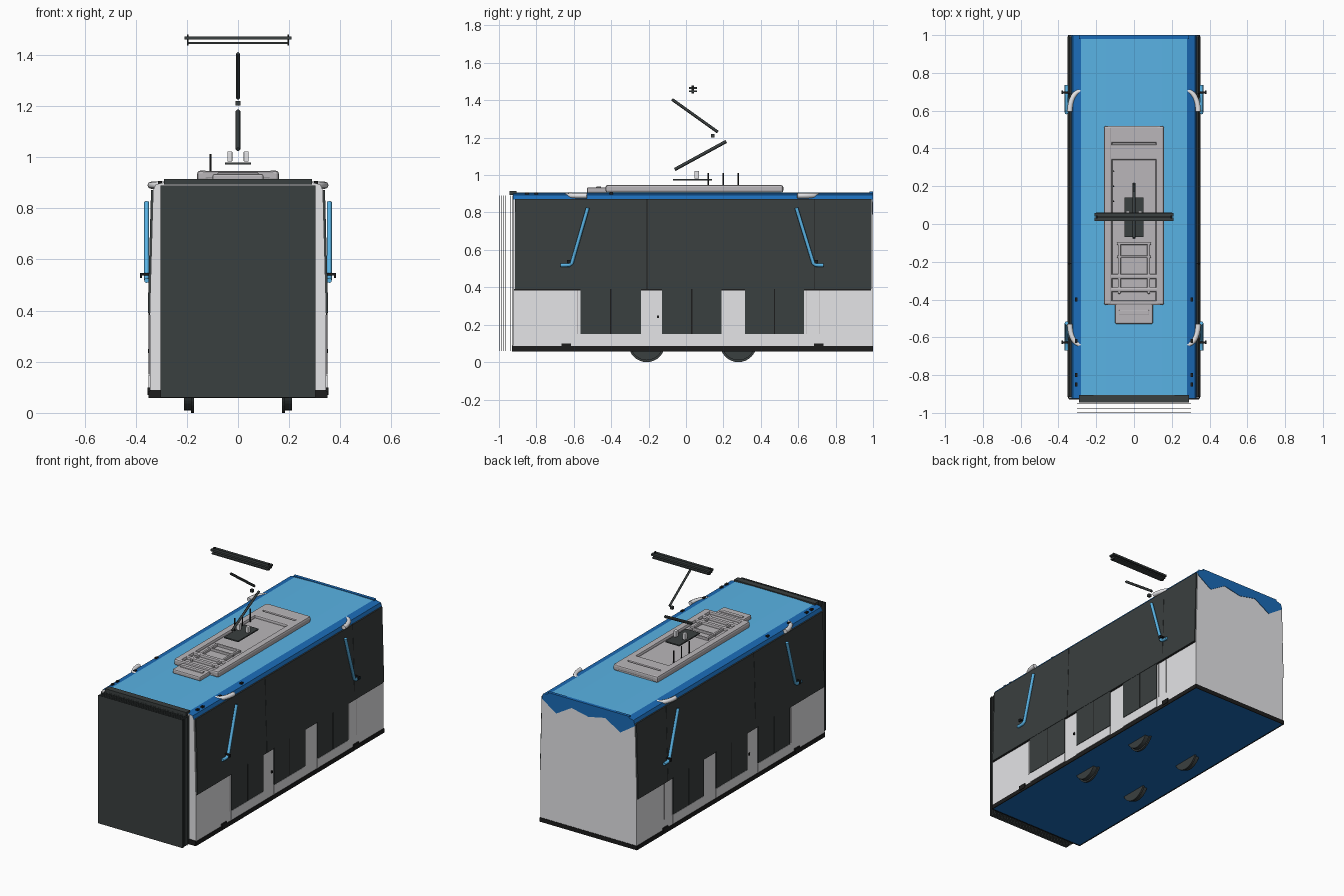
import bpy, bmesh, math

old = bpy.data.objects.get("Cube")
if old:
    bpy.data.objects.remove(old, do_unlink=True)


def material(name, r, g, b):
    m = bpy.data.materials.new(name)
    m.use_nodes = True
    m.diffuse_color = (r, g, b, 1)
    bsdf = m.node_tree.nodes["Principled BSDF"]
    bsdf.inputs["Base Color"].default_value = (r, g, b, 1)
    bsdf.inputs["Roughness"].default_value = 0.6
    return m


WHITE = material("body white", .80, .80, .82)
GLASS = material("dark glass", .042, .050, .050)
BLACK = material("trim black", .012, .012, .012)
SKY = material("roof light blue", .10, .45, .78)
BLUE = material("edge blue", .011, .15, .48)
GREY = material("equipment grey", .49, .47, .49)


def finish(name, bm, *mats):
    mesh = bpy.data.meshes.new(name)
    bmesh.ops.recalc_face_normals(bm, faces=bm.faces)
    bm.to_mesh(mesh)
    bm.free()
    for m in mats:
        mesh.materials.append(m)
    ob = bpy.data.objects.new(name, mesh)
    bpy.context.collection.objects.link(ob)
    return ob


def box(name, x, y, z, mat, bevel=0):
    """Box from (min, max) ranges."""
    bm = bmesh.new()
    bmesh.ops.create_cube(bm, size=1)
    for v in bm.verts:
        v.co = [r[0] if c < 0 else r[1] for c, r in zip(v.co, (x, y, z))]
    ob = finish(name, bm, mat)
    if bevel:
        mod = ob.modifiers.new("Bevel", 'BEVEL')
        mod.width, mod.segments = bevel, 2
    return ob


def prism(name, profile, y0, y1, *mats):
    """Extrude an (x, z) outline along y."""
    bm = bmesh.new()
    face = bm.faces.new([bm.verts.new((x, y0, z)) for x, z in profile])
    geo = bmesh.ops.extrude_face_region(bm, geom=[face])["geom"]
    for v in geo:
        if isinstance(v, bmesh.types.BMVert):
            v.co.y = y1
    return finish(name, bm, *mats)


def rod(name, points, radius, mat, resolution=2):
    cu = bpy.data.curves.new(name, 'CURVE')
    cu.dimensions = '3D'
    cu.bevel_depth, cu.bevel_resolution, cu.use_fill_caps = radius, resolution, True
    sp = cu.splines.new('POLY')
    sp.points.add(len(points) - 1)
    for p, co in zip(sp.points, points):
        p.co = (*co, 1)
    cu.materials.append(mat)
    ob = bpy.data.objects.new(name, cu)
    bpy.context.collection.objects.link(ob)
    return ob


def side(s, a, b):
    return tuple(sorted((s * a, s * b)))


# Body shell, coloured by face direction and height
half = [(.345, .06), (.345, .40), (.332, .87), (.322, .893), (.28, .904), (.15, .908)]
outline = half + [(-x, z) for x, z in reversed(half)]
body = prism("body_shell", outline, -.925, .997, WHITE, SKY, BLUE)
for f in body.data.polygons:
    if abs(f.normal.y) > .9:
        f.material_index = 0
    elif f.normal.z < -.9:
        f.material_index = 2
    elif f.center.z > .87:
        f.material_index = 1 if abs(f.center.x) < .28 else 2

# Rear upper trim and jagged rear fringe
fringe = [(.325, .893), (.28, .904), (-.28, .904), (-.325, .893), (-.335, .86), (-.23, .79),
          (-.12, .855), (0, .83), (.12, .855), (.23, .79), (.335, .86)]
prism("rear_fringe", fringe, .996, 1.0, BLUE)
box("rear_roof_trim", (-.29, .29), (.98, 1.0), (.895, .911), BLUE)
box("rear_skirt", (-.345, .345), (.996, 1.0), (.058, .085), BLACK)
box("front_roof_lip", (-.29, .29), (-.945, -.905), (.893, .914), GLASS)
box("front_skirt", (-.345, .345), (-.93, -.924), (.058, .09), BLACK)

# Folding gangway sheets at the front
for i in range(7):
    y = -.999 + i * .0118
    box("gangway_sheet", (-.303, .303), (y - .001, y + .001), (.06, .89), GLASS)

doors = [(-.565, -.24), (-.128, .19), (.315, .63)]
for s in (-1, 1):
    # Skirt and long glass band in three panels, with thin seams
    box("side_skirt", side(s, .343, .349), (-.925, 1.0), (.058, .085), BLACK)
    for a, b, m, out in ((-.915, -.211, GLASS, .352), (-.211, -.207, BLACK, .351),
                         (-.207, .688, GLASS, .352), (.688, .691, BLACK, .351),
                         (.691, .992, GLASS, .352)):
        slab = [(s * .334, .39), (s * out, .39), (s * out, .43),
                (s * (out - .012), .872), (s * .326, .872)]
        prism("window_band" if m is GLASS else "window_seam", slab, a, b, m)
    box("window_sill", side(s, .34, .348), (-.92, .99), (.383, .391), BLACK)

    # Doors: pale step and two dark leaves
    for a, b in doors:
        box("door_step", side(s, .34, .349), (a, b), (.088, .148), WHITE)
        mid = (a + b) / 2
        for c, d in ((a, mid - .003), (mid + .003, b)):
            box("door_leaf", side(s, .34, .350), (c, d), (.15, .392), GLASS)
        box("door_seam", side(s, .34, .348), (mid - .003, mid + .003), (.15, .39), BLACK)
    for y in (-.58, .645, .715):
        box("door_edge_strip", side(s, .34, .347), (y - .002, y + .002), (.15, .385), GREY)
    box("door_button", side(s, .34, .352), (-.155, -.145), (.235, .25), BLACK)

    # Per-end fittings: mirror arm, bracket, roof pipe, step sensor
    for end, y0, y1, y2 in ((-1, -.525, -.61, -.67), (1, .59, .68, .735)):
        rod("mirror_arm", [(s * .357, y0, .825), (s * .357, y1, .53),
                           (s * .357, y1 + end * .015, .519), (s * .357, y2, .518)], .010, SKY)
        box("mirror_bracket", side(s, .345, .383), (y1 + end * .012, y1 + end * .022),
            (.538, .546), BLACK)
        box("mirror_hook", side(s, .376, .383), (y1 + end * .008, y1 + end * .026),
            (.527, .545), BLACK)
        arc = []
        for i in range(9):
            t = math.radians(90 * i / 8)
            arc.append((s * (.28 + .06 * math.cos(t)), y0 + end * (.005 + .11 * math.sin(t)), .89))
        rod("roof_pipe", arc, .014, WHITE)
        box("step_sensor", side(s, .34, .353), (y1 + end * .03 - .025, y1 + end * .03 + .025),
            (.07, .1), BLACK)
    for y in (-.85, -.8, -.62, -.4):
        box("roof_marker", side(s, .298, .312), (y - .01, y + .01), (.895, .906), BLACK)

    # Flanged wheels
    for y in (-.21, .28):
        for name, a, b, r in (("wheel_tread", .175, .212, .088), ("wheel_flange", .172, .184, .098)):
            bm = bmesh.new()
            bmesh.ops.create_cone(bm, cap_ends=True, segments=32, radius1=r, radius2=r, depth=b - a)
            for v in bm.verts:
                v.co = (v.co.z + s * (a + b) / 2, y + v.co.x, .098 + v.co.y)
            finish(name, bm, GLASS)

# Roof equipment pod: floor, raised frame, ribs, front step
box("pod_floor", (-.155, .155), (-.425, .515), (.90, .928), GREY, .008)
for s in (-1, 1):
    box("pod_side_rail", side(s, .115, .16), (-.43, .52), (.905, .947), GREY, .012)
    box("pod_inner_rail", side(s, .07, .085), (-.37, -.10), (.92, .943), GREY, .005)
for a, b in ((-.43, -.405), (-.36, -.335), (-.29, -.265), (.34, .42), (.43, .52)):
    box("pod_rib", (-.145, .145), (a, b), (.915, .945), GREY, .008)
for y in (-.18, -.11):
    box("pod_cross_bar", (-.09, .09), (y, y + .013), (.92, .943), GREY, .004)
box("pod_front_step", (-.10, .10), (-.53, -.42), (.905, .934), GREY, .008)
box("pod_front_ridge", (-.08, .08), (-.48, -.455), (.92, .94), GREY, .004)

# Current collector: base, insulators, posts
box("collector_base", (-.05, .05), (-.07, .14), (.971, .979), GLASS)
for s in (-1, 1):
    box("collector_insulator", side(s, .022, .042), (.045, .07), (.982, 1.022), WHITE, .003)
for y in (.12, .2, .28):
    rod("collector_post", [(-.108, y, .92), (-.108, y, 1.012)], .004, BLACK)

# Current collector: folding arms and contact head
rod("collector_lower_arm", [(0, -.06, 1.03), (0, .215, 1.18)], .009, GLASS, 0)
rod("collector_upper_arm", [(0, .17, 1.23), (0, -.075, 1.405)], .008, GLASS, 0)
box("collector_joint", (-.009, .009), (.135, .153), (1.202, 1.22), GLASS)
for y in (.026, .05):
    box("contact_strip", (-.21, .21), (y - .009, y + .009), (1.459, 1.471), GLASS)
box("contact_carrier", (-.20, .20), (.015, .06), (1.443, 1.451), GLASS)
for s in (-1, 1):
    box("contact_end", side(s, .193, .2), (.03, .044), (1.437, 1.48), BLACK)
